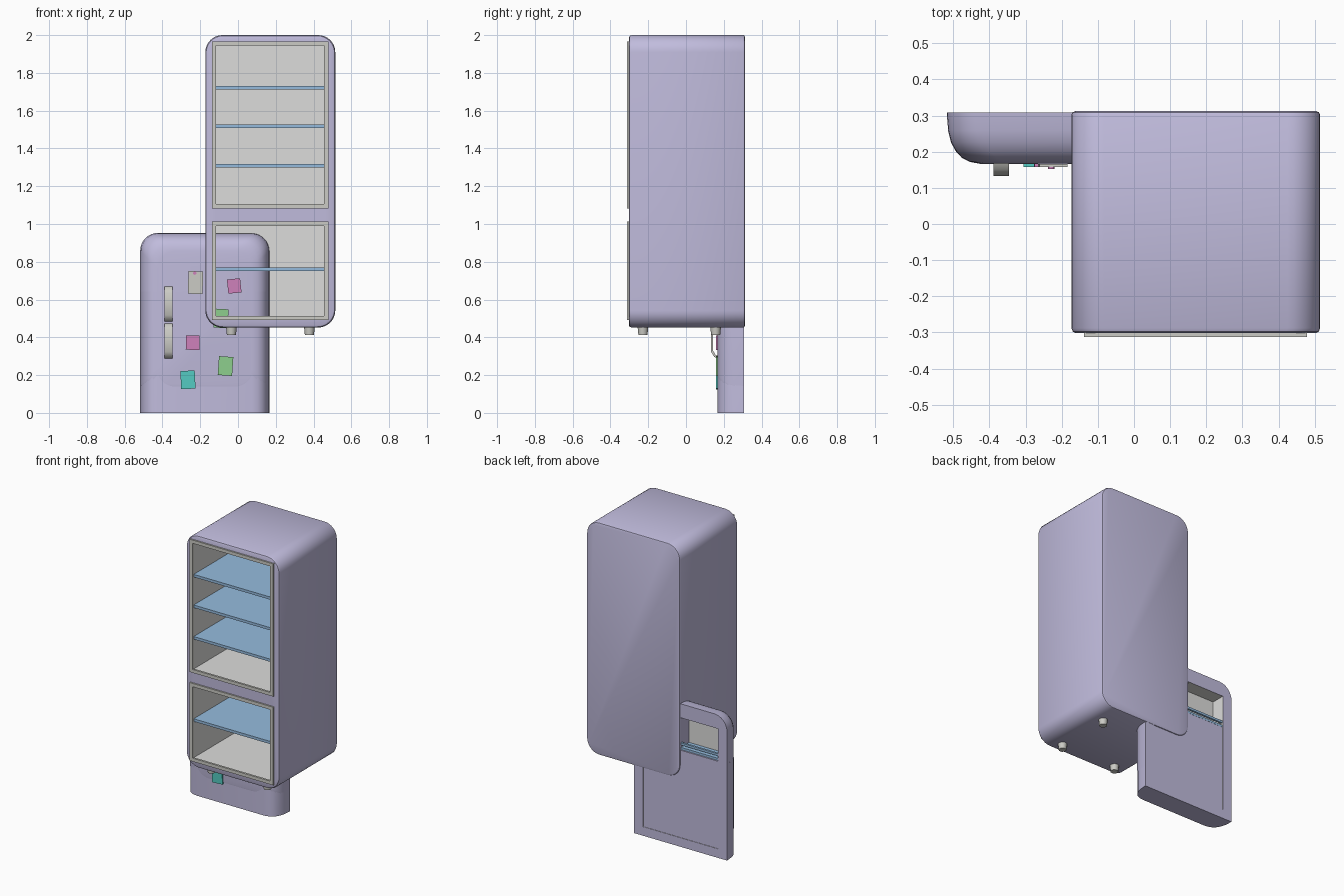
import bpy, bmesh, math
from mathutils import Matrix, Vector

if "Cube" in bpy.data.objects:
    bpy.data.objects.remove(bpy.data.objects["Cube"])


def mat(name, rgb):
    m = bpy.data.materials.new(name)
    m.diffuse_color = (*rgb, 1)
    m.use_nodes = True
    m.node_tree.nodes["Principled BSDF"].inputs["Base Color"].default_value = m.diffuse_color
    return m


LILAC = mat("lilac enamel", (0.53, 0.50, 0.72))
GREY = mat("warm grey trim", (0.60, 0.60, 0.56))
WHITE = mat("liner white", (0.72, 0.72, 0.71))
BLUE = mat("shelf blue", (0.30, 0.50, 0.73))
PINK = mat("magnet pink", (0.62, 0.22, 0.50))
GREEN = mat("magnet green", (0.27, 0.62, 0.27))
TEAL = mat("magnet teal", (0.09, 0.60, 0.54))


def finish(name, bm, m, smooth=True):
    bmesh.ops.recalc_face_normals(bm, faces=bm.faces)
    me = bpy.data.meshes.new(name)
    bm.to_mesh(me)
    bm.free()
    me.materials.append(m)
    o = bpy.data.objects.new(name, me)
    bpy.context.collection.objects.link(o)
    if smooth:
        bpy.ops.object.select_all(action='DESELECT')
        o.select_set(True)
        bpy.context.view_layer.objects.active = o
        bpy.ops.object.shade_smooth_by_angle(angle=math.radians(35))
    return o


def box(name, lo, hi, m, rot_y=0.0):
    bm = bmesh.new()
    bmesh.ops.create_cube(bm, size=1)
    lo, hi = Vector(lo), Vector(hi)
    size = hi - lo
    bm.transform(Matrix.Translation((lo + hi) / 2) @ Matrix.Rotation(rot_y, 4, 'Y')
                 @ Matrix.Diagonal((*size, 1)))
    return finish(name, bm, m, False)


def loft(name, rings, m):
    """Skin closed loops of equal length and cap both ends."""
    bm = bmesh.new()
    vs = [[bm.verts.new(p) for p in r] for r in rings]
    n = len(vs[0])
    for a, b in zip(vs, vs[1:]):
        for i in range(n):
            bm.faces.new((a[i], a[(i + 1) % n], b[(i + 1) % n], b[i]))
    bm.faces.new(vs[0])
    bm.faces.new(vs[-1])
    return finish(name, bm, m)


def arc(cx, cz, r, a0, steps=8):
    return [(cx + r * math.cos(math.radians(a0 + 90 * i / steps)),
             cz + r * math.sin(math.radians(a0 + 90 * i / steps))) for i in range(steps + 1)]


def cut(o, cavities):
    """Cut box cavities and line their faces in white."""
    for lo, hi in cavities:
        c = box("cavity_cutter", lo, hi, WHITE)
        c.hide_render = True
        mod = o.modifiers.new("cut", 'BOOLEAN')
        mod.operation, mod.solver, mod.object = 'DIFFERENCE', 'EXACT', c
        bpy.ops.object.select_all(action='DESELECT')
        o.select_set(True)
        bpy.context.view_layer.objects.active = o
        bpy.ops.object.modifier_apply(modifier=mod.name)
        bpy.data.objects.remove(c, do_unlink=True)
    me = o.data
    me.materials.clear()
    me.materials.append(LILAC)
    me.materials.append(WHITE)
    e = 1e-3
    for p in me.polygons:
        p.material_index = int(any(
            all(lo[k] - e <= me.vertices[v].co[k] <= hi[k] + e for v in p.vertices for k in range(3))
            for lo, hi in cavities))


# Cabinet: rounded rectangle drawn from front to back
def cabinet_ring(y, inset):
    x0, x1, z0, z1, r = -0.173 + inset, 0.515 - inset, 0.452 + inset, 2 - inset, 0.09
    pts = (arc(x1 - r, z1 - r, r, 0) + arc(x0 + r, z1 - r, r, 90)
           + arc(x0 + r, z0 + r, r, 180) + arc(x1 - r, z0 + r, r, 270))
    return [(x, y, z) for x, z in pts]


cabinet = loft("cabinet", [cabinet_ring(*s) for s in (
    (-0.302, 0.012), (-0.298, 0.004), (-0.288, 0), (0.302, 0), (0.309, 0.003), (0.312, 0.01))], LILAC)
SECTIONS = ((1.083, 1.967), (0.492, 1.012))
cut(cabinet, [((-0.12, -0.36, z0 + 0.018), (0.46, 0.28, z1 - 0.018)) for z0, z1 in SECTIONS])

# Door seals around both openings
for label, (z0, z1) in zip(("upper", "lower"), SECTIONS):
    bm = bmesh.new()
    loops = []
    for y in (-0.312, -0.298):
        for t in (0, 0.022):
            loops.append([bm.verts.new(p) for p in (
                (-0.138 + t, y, z0 + t), (0.478 - t, y, z0 + t),
                (0.478 - t, y, z1 - t), (-0.138 + t, y, z1 - t))])
    for a, b in ((0, 1), (1, 3), (3, 2), (2, 0)):
        for i in range(4):
            j = (i + 1) % 4
            bm.faces.new((loops[a][i], loops[a][j], loops[b][j], loops[b][i]))
    finish(label + "_seal", bm, GREY, False)

# Cabinet shelves
for i, z in enumerate((1.722, 1.518, 1.308, 0.76)):
    box(f"shelf_{i + 1}", (-0.12, -0.295, z - 0.009), (0.46, 0.28, z + 0.009), BLUE)

# Feet
for i, (x, y) in enumerate((x, y) for x in (-0.035, 0.378) for y in (-0.228, 0.157)):
    bm = bmesh.new()
    bmesh.ops.create_cone(bm, cap_ends=True, segments=12, radius1=0.024, radius2=0.029, depth=0.05,
                          matrix=Matrix.Translation((x, y, 0.437)))
    finish(f"foot_{i + 1}", bm, GREY)


# Doors: one end flat, the other rounded, front edges softened
def door(name, flat, tip, y0, y1):
    s = 1 if tip > flat else -1
    h = abs(tip - flat)
    rings = []
    for t, inset in ((0, 0), (0.35, 0.004), (0.58, 0.012), (0.76, 0.026), (0.88, 0.042),
                     (0.96, 0.064), (1, 0.095)):
        y = y1 + (y0 - y1) * t
        x0, x1, top, r = -0.518 + inset, 0.168 - inset, h - inset, 0.095
        pts = [(x0, 0), (x1, 0)] + arc(x1 - r, top - r, r, 0) + arc(x0 + r, top - r, r, 90)
        rings.append([(x, y, flat + s * z) for x, z in pts])
    return loft(name, rings, LILAC)


large = door("large_door", 0, 0.953, 0.167, 0.308)
cut(large, [((-0.45, 0.215, 0.06), (0.10, 0.4, 0.86))])
door("small_door", 0.642, 0.05, 0.166, 0.305)
box("door_shelf", (-0.45, 0.215, 0.645), (0.10, 0.302, 0.66), BLUE)
box("door_shelf_rail", (-0.45, 0.288, 0.675), (0.10, 0.302, 0.69), BLUE)

# Handles: bent straps
for label, z0, z1 in (("upper", 0.482, 0.67), ("lower", 0.288, 0.474)):
    prof = [(0.168, z0), (0.150, z0 + 0.008), (0.133, z0 + 0.035), (0.133, z1 - 0.035),
            (0.150, z1 - 0.008), (0.168, z1), (0.168, z1 - 0.014), (0.156, z1 - 0.02),
            (0.144, z1 - 0.04), (0.144, z0 + 0.04), (0.156, z0 + 0.02), (0.168, z0 + 0.014)]
    loft(label + "_handle", [[(x, y, z) for y, z in prof] for x in (-0.389, -0.346)], GREY)

# Note magnets on the door fronts
NOTES = ((-0.225, 0.69, 0.078, 0.12, 2, GREY), (-0.02, 0.672, 0.07, 0.075, -6, PINK),
         (-0.09, 0.5, 0.075, 0.1, 3, GREEN), (-0.24, 0.372, 0.072, 0.076, 1, PINK),
         (-0.066, 0.248, 0.076, 0.1, 4, GREEN), (-0.265, 0.175, 0.076, 0.096, -3, TEAL))
for i, (x, z, w, h, a, m) in enumerate(NOTES):
    box(f"note_{i + 1}", (x - w / 2, 0.158, z - h / 2), (x + w / 2, 0.1665, z + h / 2), m, math.radians(a))
bm = bmesh.new()
bmesh.ops.create_cone(bm, cap_ends=True, segments=12, radius1=0.009, radius2=0.009, depth=0.008,
                      matrix=Matrix.Translation((-0.229, 0.156, 0.74)) @ Matrix.Rotation(math.pi / 2, 4, 'X'))
finish("note_pin", bm, PINK)
